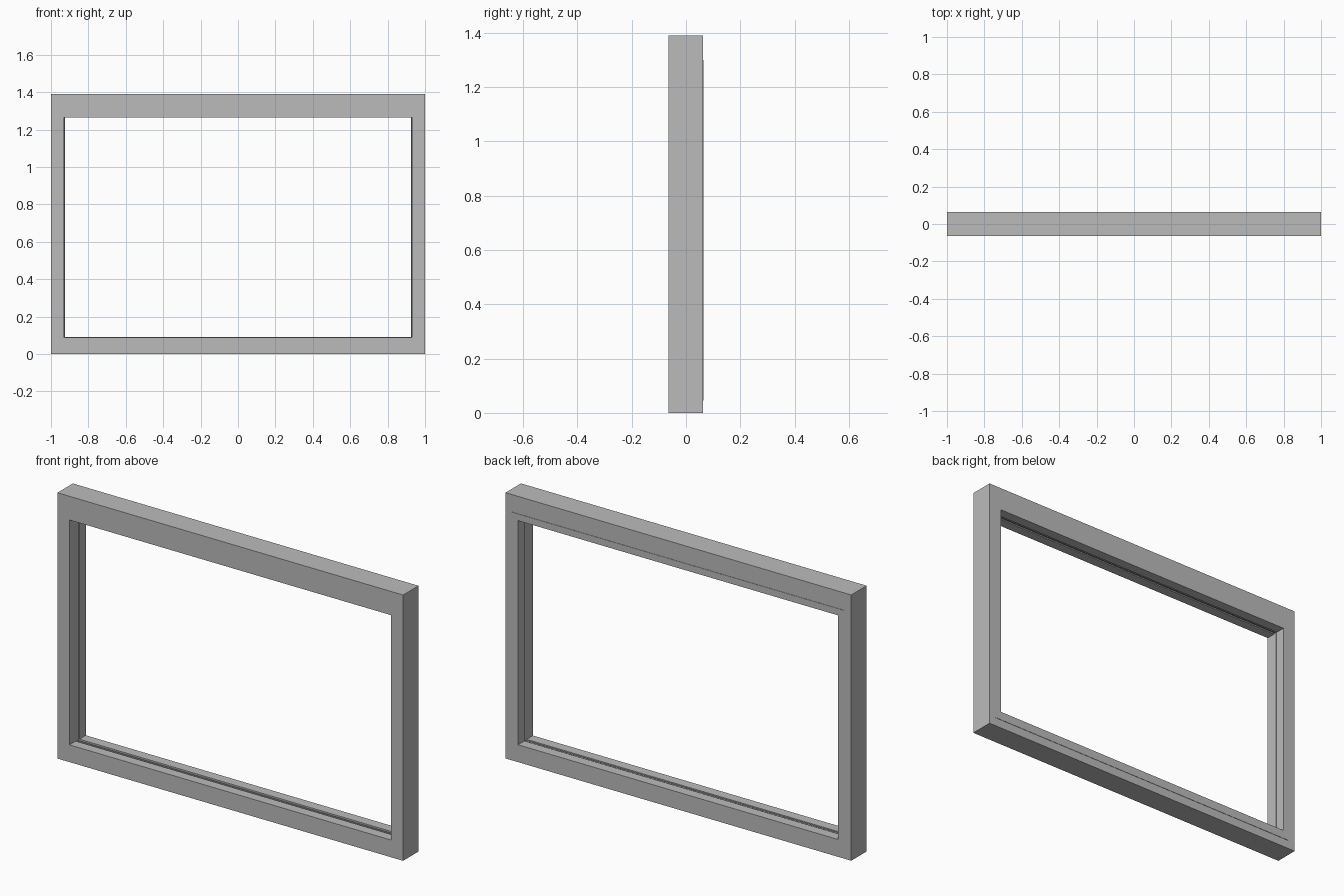
import bpy
import bmesh

cube = bpy.data.objects.get("Cube")
if cube:
    bpy.data.objects.remove(cube, do_unlink=True)

grey = bpy.data.materials.new("frame_grey")
grey.use_nodes = True
color = (0.5, 0.5, 0.5, 1)
grey.diffuse_color = color
grey.node_tree.nodes["Principled BSDF"].inputs["Base Color"].default_value = color


def ring(name, outer, inner, front, back):
    """Closed rectangular frame; outer and inner are (half width, bottom, top)."""
    bm = bmesh.new()
    loops = []
    for (w, low, high), y in ((outer, front), (inner, front), (inner, back), (outer, back)):
        corners = ((-w, low), (w, low), (w, high), (-w, high))
        loops.append([bm.verts.new((x, y, z)) for x, z in corners])
    for i in range(4):
        a, b = loops[i], loops[(i + 1) % 4]
        for j in range(4):
            k = (j + 1) % 4
            bm.faces.new((a[j], a[k], b[k], b[j]))
    bmesh.ops.recalc_face_normals(bm, faces=bm.faces)
    mesh = bpy.data.meshes.new(name)
    bm.to_mesh(mesh)
    bm.free()
    mesh.materials.append(grey)
    obj = bpy.data.objects.new(name, mesh)
    bpy.context.collection.objects.link(obj)
    return obj


outside = (1.0, 0.0, 1.39)
opening = (0.93, 0.09, 1.266)
half_depth = 0.064
groove = 0.012

# Main frame: front and back bands with a shallow channel between them
ring("front_frame", outside, opening, -half_depth, -groove)
ring("channel_frame", outside, (0.93, 0.084, 1.272), -groove, groove)
ring("back_frame", outside, opening, groove, half_depth - 0.001)

# Slim inner trim standing just proud of the back
ring("back_trim", (0.962, 0.046, 1.299), (0.926, 0.092, 1.264), groove, half_depth + 0.001)

# Narrow seal running in the channel
ring("channel_seal", (0.94, 0.08, 1.276), (0.928, 0.088, 1.268), -0.004, 0.004)
